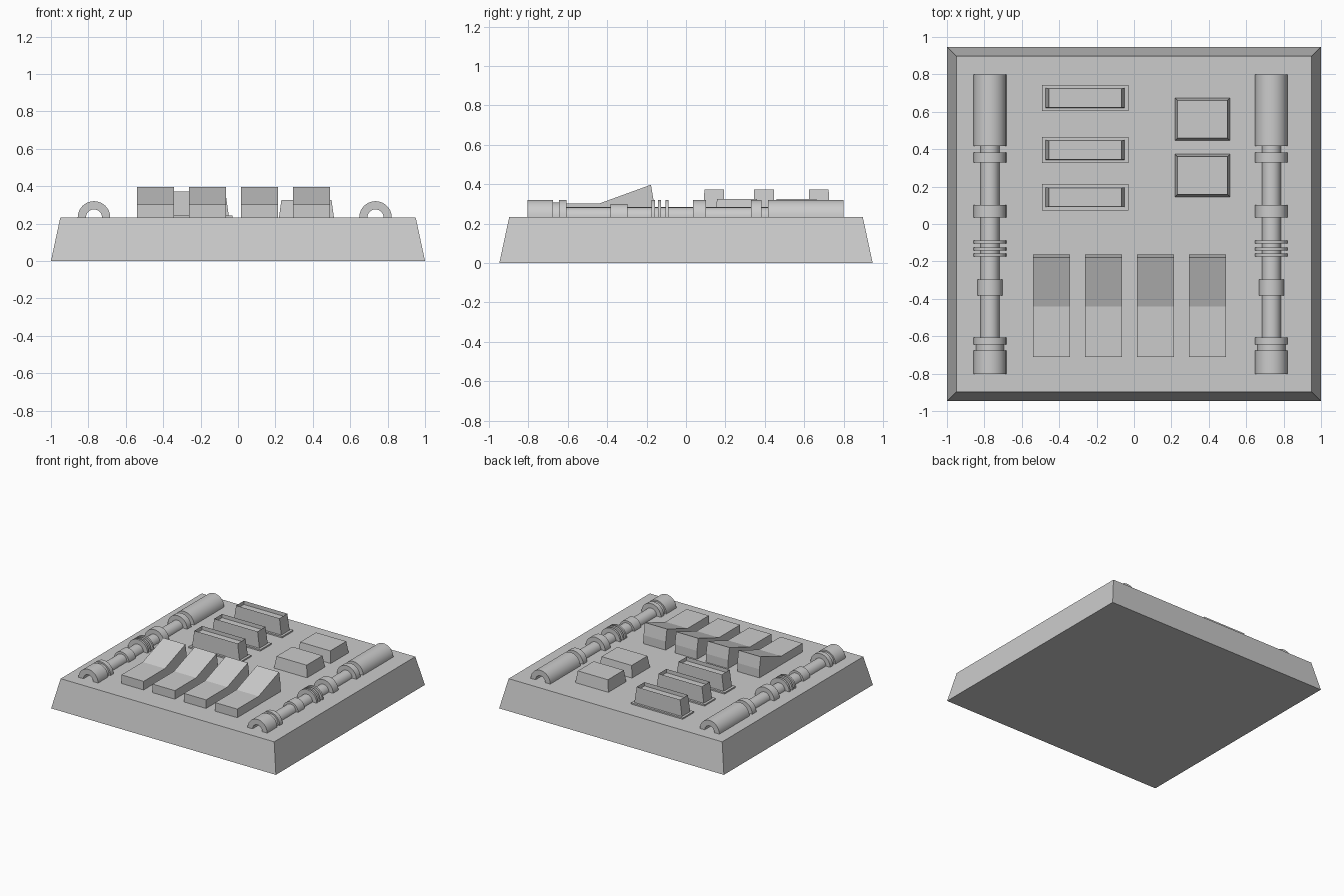
import bpy, bmesh, math

cube = bpy.data.objects.get("Cube")
if cube:
    bpy.data.objects.remove(cube, do_unlink=True)

grey = bpy.data.materials.new("plain_grey")
grey.use_nodes = True
colour = (0.6, 0.6, 0.6, 1)
grey.diffuse_color = colour
grey.node_tree.nodes["Principled BSDF"].inputs["Base Color"].default_value = colour

DECK = 0.233  # height of the base's top surface


def finish(name, bm):
    bmesh.ops.recalc_face_normals(bm, faces=bm.faces)
    mesh = bpy.data.meshes.new(name)
    bm.to_mesh(mesh)
    bm.free()
    mesh.materials.append(grey)
    obj = bpy.data.objects.new(name, mesh)
    bpy.context.collection.objects.link(obj)
    return obj


def add_taper(bm, x, y, z0, z1, bottom, top):
    """Box with separate half sizes at bottom and top; returns its top face."""
    rings = []
    for z, (hx, hy) in ((z0, bottom), (z1, top)):
        rings.append([bm.verts.new((x + sx * hx, y + sy * hy, z))
                      for sx, sy in ((-1, -1), (1, -1), (1, 1), (-1, 1))])
    lo, hi = rings
    bm.faces.new(lo[::-1])
    for i in range(4):
        j = (i + 1) % 4
        bm.faces.new((lo[i], lo[j], hi[j], hi[i]))
    return bm.faces.new(hi)


# Base slab with sloping sides
bm = bmesh.new()
add_taper(bm, 0, 0, 0, DECK, (1, 0.947), (0.95, 0.897))
finish("base", bm)

# Four wedge-shaped ramps along the front
RAMP = ((-0.71, DECK), (-0.71, 0.302), (-0.44, 0.302),
        (-0.178, 0.397), (-0.162, 0.302), (-0.162, DECK))
for n in range(4):
    x0 = -0.54 + n * 0.278
    bm = bmesh.new()
    side = bm.faces.new([bm.verts.new((x0, y, z)) for y, z in RAMP])
    out = bmesh.ops.extrude_face_region(bm, geom=[side])["geom"]
    bmesh.ops.translate(bm, vec=(0.197, 0, 0),
                        verts=[g for g in out if isinstance(g, bmesh.types.BMVert)])
    # Extruding keeps the first side face, so the solid stays closed
    finish(f"ramp_{n + 1}", bm)

# Three slotted vents on thin plates
for n, y in enumerate((0.674, 0.396, 0.143)):
    x = -0.261
    bm = bmesh.new()
    add_taper(bm, x, y, DECK, DECK + 0.011, (0.231, 0.07), (0.231, 0.07))
    finish(f"vent_plate_{n + 1}", bm)
    bm = bmesh.new()
    top = add_taper(bm, x, y, DECK, 0.373, (0.213, 0.053), (0.193, 0.05))
    bmesh.ops.inset_region(bm, faces=[top], thickness=0.034)
    # Recessed slot
    out = bmesh.ops.extrude_face_region(bm, geom=[top])["geom"]
    bmesh.ops.translate(bm, vec=(0, 0, -0.03),
                        verts=[g for g in out if isinstance(g, bmesh.types.BMVert)])
    if top.is_valid:
        bm.faces.remove(top)
    finish(f"vent_{n + 1}", bm)

# Two low tapered boxes
for n, y in enumerate((0.56, 0.259)):
    bm = bmesh.new()
    add_taper(bm, 0.366, y, DECK, 0.326, (0.147, 0.114), (0.134, 0.101))
    finish(f"low_box_{n + 1}", bm)

# Half pipes: radius of each stretch, listed by where it ends from back to front
BIG, MID, ROD, BORE = 0.087, 0.067, 0.05, 0.043
STRETCHES = ((0.417, BIG), (0.382, ROD), (0.33, BIG), (0.102, ROD), (0.035, BIG),
             (-0.088, ROD), (-0.104, BIG), (-0.126, ROD), (-0.142, BIG),
             (-0.158, ROD), (-0.174, BIG), (-0.297, ROD), (-0.382, MID),
             (-0.607, ROD), (-0.644, BIG), (-0.676, 0.075), (-0.803, BIG))
STEPS = 20
for name, x in (("right_pipe", -0.77), ("left_pipe", 0.735)):
    profile = [(0.8, BORE)]
    start = 0.8
    for end, r in STRETCHES:
        profile += [(start, r), (end, r)]
        start = end
    profile.append((start, BORE))
    bm = bmesh.new()
    arcs = []
    for k in range(STEPS + 1):
        a = math.pi * k / STEPS
        arcs.append([bm.verts.new((x + r * math.cos(a), y, DECK + r * math.sin(a)))
                     for y, r in profile])
    for a, b in zip(arcs, arcs[1:]):
        for i in range(len(profile)):
            j = (i + 1) % len(profile)
            bm.faces.new((a[i], a[j], b[j], b[i]))
    pipe = finish(name, bm)
    bpy.ops.object.select_all(action="DESELECT")
    pipe.select_set(True)
    bpy.context.view_layer.objects.active = pipe
    bpy.ops.object.shade_smooth_by_angle(angle=math.radians(35))
